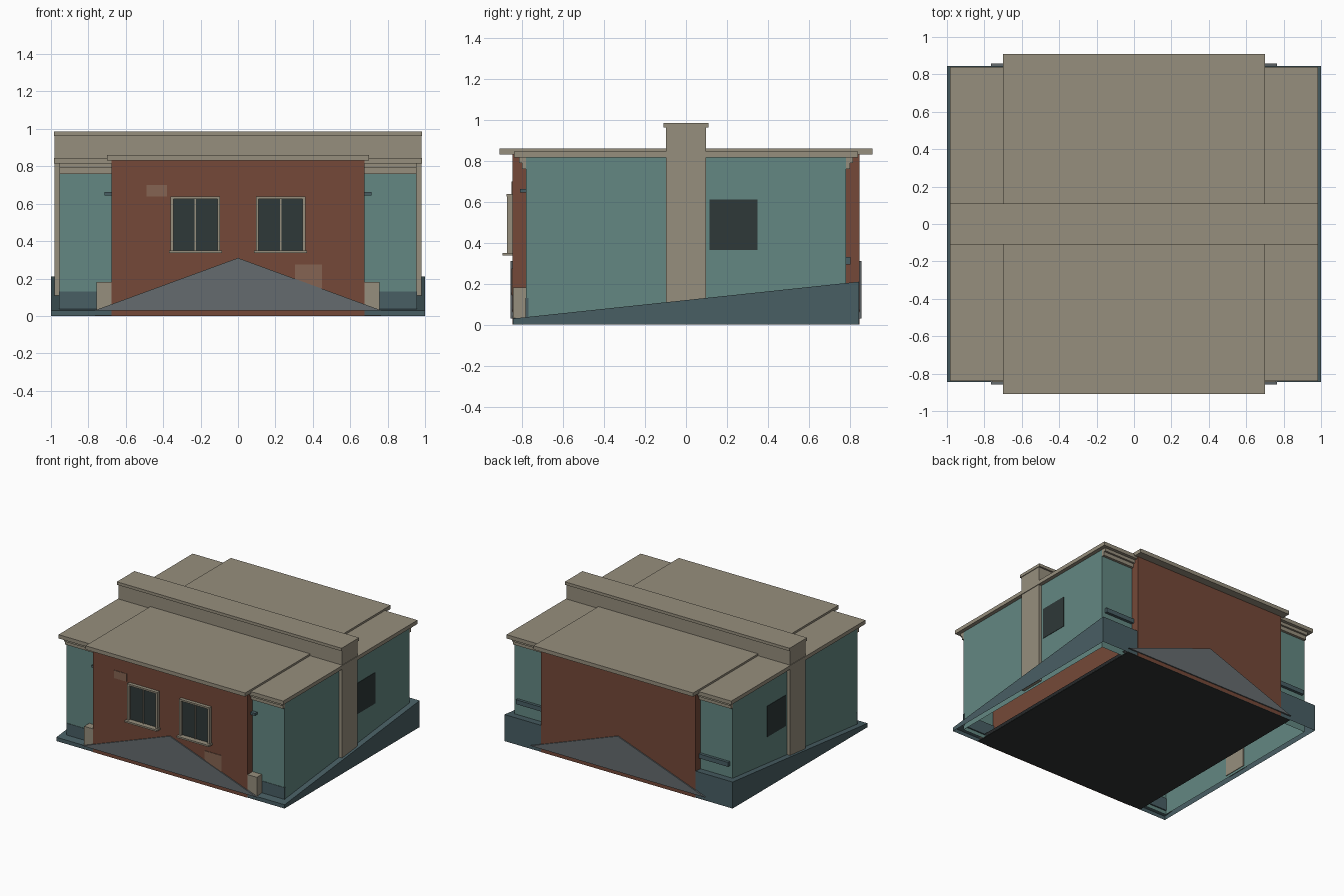
import bpy, bmesh

if "Cube" in bpy.data.objects:
    bpy.data.objects.remove(bpy.data.objects["Cube"])


def material(name, hex_code):
    m = bpy.data.materials.new(name)
    rgb = [int(hex_code[i:i + 2], 16) / 255 for i in (0, 2, 4)]
    m.diffuse_color = (*[c ** 2.2 for c in rgb], 1)
    m.use_nodes = True
    m.node_tree.nodes["Principled BSDF"].inputs["Base Color"].default_value = m.diffuse_color
    return m


TEAL = material("teal_plaster", "638681")
DARK_TEAL = material("dark_teal", "4a5f64")
RED = material("red_brick", "744a3b")
PATCH = material("exposed_brick", "846453")
STONE = material("stone", "958d7c")
GLASS = material("dark_glass", "323b3b")
GREY = material("grey_slate", "656b6e")
BLACK = material("dark_base", "333635")


def mesh(name, verts, faces, mat):
    me = bpy.data.meshes.new(name)
    me.from_pydata(verts, [], faces)
    bm = bmesh.new()
    bm.from_mesh(me)
    bmesh.ops.recalc_face_normals(bm, faces=bm.faces)
    bm.to_mesh(me)
    bm.free()
    me.materials.append(mat)
    ob = bpy.data.objects.new(name, me)
    bpy.context.collection.objects.link(ob)
    return ob


def box(name, x, y, z, mat, tube=False):
    """Box from three (min, max) ranges; tube leaves top and bottom open."""
    x, y, z = sorted(x), sorted(y), sorted(z)
    verts = [(a, b, c) for c in z for a, b in
             ((x[0], y[0]), (x[1], y[0]), (x[1], y[1]), (x[0], y[1]))]
    faces = [(i, (i + 1) % 4, (i + 1) % 4 + 4, i + 4) for i in range(4)]
    if not tube:
        faces += [(3, 2, 1, 0), (4, 5, 6, 7)]
    return mesh(name, verts, faces, mat)


# Hollow walls: teal core and protruding brick block
box("teal_walls", (-.955, .955), (-.78, .78), (.0, .82), TEAL, tube=True)
box("brick_block", (-.675, .675), (-.848, .848), (0, .835), RED, tube=True)
box("base_plate", (-.765, .765), (-.845, .845), (0, .006), BLACK)


# Sloping plinth: outer skin and a rim running back to the walls
def slope(y):
    return .03 + .18 * (y + .845) / 1.69


corners = ((-1, -1), (1, -1), (1, 1), (-1, 1))
verts = [(a, .845 * b, 0) for a, b in corners]
verts += [(a, .845 * b, slope(.845 * b)) for a, b in corners]
verts += [(.955 * a, .78 * b, slope(.78 * b)) for a, b in corners]
mesh("sloping_plinth", verts,
     [(i + k, (i + 1) % 4 + k, (i + 1) % 4 + k + 4, i + k + 4)
      for k in (0, 4) for i in range(4)], DARK_TEAL)

# Low gable running right through the building
verts = [(x, y, z) for y in (-.857, .857)
         for x, z in ((-.765, .03), (.765, .03), (0, .31))]
mesh("low_gable", verts, [(0, 1, 2), (5, 4, 3), (0, 3, 4, 1),
                          (1, 4, 5, 2), (2, 5, 3, 0)], GREY)

# Roof slabs
box("main_roof", (-.985, .985), (-.84, .84), (.815, .845), STONE)
box("raised_roof", (-.70, .70), (-.91, .91), (.83, .86), STONE)

# Dividing wall above the roof with its cap
box("ridge_wall", (-.98, .98), (-.097, .097), (.82, .965), STONE)
box("ridge_cap", (-.985, .985), (-.11, .11), (.962, .985), STONE)

for s in (-1, 1):
    # Side pilaster and side window
    box("pilaster", (s * .95, s * .98), (-.097, .097), (.02, .83), STONE)
    box("side_window", (s * .95, s * .958), (.115, .35), (.365, .61), GLASS)

    # Stepped cornice on the recessed corners
    for f in (-1, 1):
        box("cornice_lower", (s * .67, s * .955), (f * .775, f * .80),
            (.76, .80), STONE)
        box("cornice_upper", (s * .67, s * .955), (f * .775, f * .815),
            (.79, .82), STONE)

    # Front corner details
    box("dark_dado", (s * .67, s * .957), (-.783, -.77), (.03, .13), DARK_TEAL)
    box("corner_pier", (s * .67, s * .757), (-.845, -.782), (.03, .182), STONE)
    box("small_ledge", (s * .67, s * .715), (-.81, -.778), (.645, .663), DARK_TEAL)

    # Rear ledge
    box("rear_ledge", (s * .675, s * .93), (.775, .802), (.295, .33), DARK_TEAL)

    # Front windows: glass, frame, mullion and sill
    c = s * .228
    box("window_glass", (c - .125, c + .125), (-.854, -.84), (.35, .63), GLASS)
    for side in (-1, 1):
        box("window_jamb", (c + side * .118, c + side * .132), (-.873, -.845),
            (.345, .635), STONE)
    box("window_head", (c - .132, c + .132), (-.875, -.845), (.625, .638), STONE)
    box("window_mullion", (c - .004, c + .004), (-.862, -.845), (.35, .63), STONE)
    box("window_sill", (c - .142, c + .142), (-.895, -.845), (.337, .35), STONE)

# Exposed patches on the front brickwork
box("brick_patch_upper", (-.49, -.38), (-.852, -.845), (.638, .70), PATCH)
box("brick_patch_lower", (.305, .45), (-.852, -.845), (.14, .275), PATCH)
